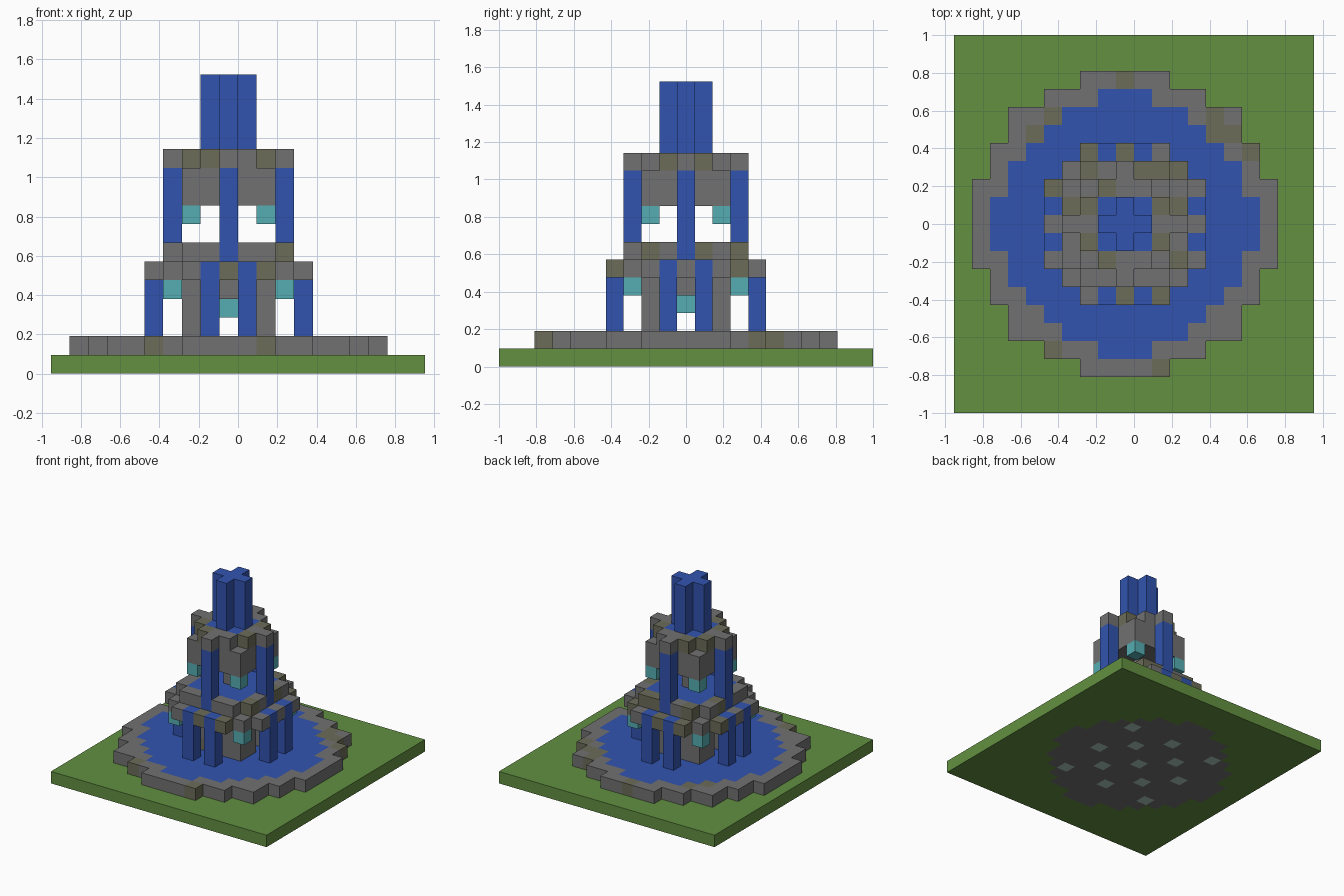
import bpy, bmesh, random
from mathutils import Vector

if "Cube" in bpy.data.objects:
    bpy.data.objects.remove(bpy.data.objects["Cube"])

random.seed(7)
U = 2 / 21                     # edge of one block
cells = {}                     # (i, j, k) -> (part, material)


def linear(c):
    c /= 255
    return c / 12.92 if c <= 0.04045 else ((c + 0.055) / 1.055) ** 2.4


def material(name, rgb):
    m = bpy.data.materials.new(name)
    m.use_nodes = True
    col = [linear(c) for c in rgb] + [1]
    m.diffuse_color = col
    m.node_tree.nodes["Principled BSDF"].inputs["Base Color"].default_value = col
    return m


MATS = {
    "grass": material("grass green", (98, 144, 65)),
    "stone": material("grey stone", (113, 113, 113)),
    "moss": material("mossy stone", (107, 108, 88)),
    "water": material("water blue", (50, 84, 175)),
    "lamp": material("teal lamp", (86, 174, 180)),
    "lantern": material("pale lantern", (172, 199, 190)),
}


def put(part, mat, spots, layers, moss=0.0):
    """Place blocks; some stone blocks turn mossy at random."""
    for k in layers:
        for i, j in spots:
            m = "moss" if random.random() < moss else mat
            cells[i, j, k] = (part, m)


def square(r):
    return [(i, j) for i in range(-r, r + 1) for j in range(-r, r + 1)]


def mirrored(*spots):
    """All mirror images and the swap of x and y."""
    out = set()
    for a, b in spots:
        for i, j in ((a, b), (b, a)):
            out |= {(i, j), (-i, j), (i, -j), (-i, -j)}
    return sorted(out)


def disc(reach):
    """Stepped disc from the half width of each row."""
    return [(i, j) for i, j in square(8)
            if abs(j) < len(reach) and abs(i) <= reach[abs(j)]]


outer = disc([8, 8, 8, 7, 7, 6, 6, 4, 2])
inner = disc([7, 7, 6, 6, 5, 4, 3, 1])

# Lawn, with the pool floor and its lanterns set into it
lawn = [(i, j) for i in range(-9, 11) for j in range(-10, 11)]
put("lawn", "grass", lawn, [0])
put("pool_floor", "stone", inner, [0])
put("floor_lanterns", "lantern", mirrored((4, 4), (4, 0), (2, 2), (0, 0)), [0])

# Pool
put("pool_rim", "stone", [c for c in outer if c not in inner], [1], 0.15)
put("pool_water", "water", inner, [1])

# Lower tier: corner piers, bowl, rim and falling water
put("lower_piers", "stone", mirrored((2, 2), (1, 2), (1, 1)), [2, 3], 0.1)
put("lower_bowl", "stone", square(2), [4], 0.1)
put("lower_bowl", "stone", square(3), [5], 0.2)
put("lower_rim", "stone", mirrored((4, 2), (3, 3)), [5], 0.35)
put("lower_rim", "moss", [(0, -4), (0, 4)], [5])
put("lower_rim", "stone", [(-4, 0), (4, 0)], [5])
put("lower_falls", "water", mirrored((4, 1)), range(2, 6))
put("lower_lamps", "lamp", mirrored((3, 3)), [4])
put("centre_lamp", "lamp", [(0, 0)], [3])

# Middle basin
put("middle_rim", "stone", mirrored((3, 1), (3, 2)), [6], 0.4)
put("middle_water", "water", square(2), [6])

# Upper tier: post, bowl, stepped rim and falling water
put("upper_post", "stone", [(0, 0)], [7, 8])
put("upper_bowl", "stone", square(2), [9, 10])
put("upper_rim", "stone", mirrored((3, 0), (2, 0)), [11], 0.1)
put("upper_rim", "moss", [(i, j) for i in (-2, 2) for j in (-1, 1)], [11])
put("upper_rim", "stone", [(i, j) for i in (-1, 1) for j in (-2, 2)], [11], 0.4)
put("upper_water", "water", square(1), [11])
put("upper_falls", "water", mirrored((3, 0)), range(6, 11))
put("upper_lamps", "lamp", mirrored((2, 2)), [8])

# Central jet
put("water_jet", "water", mirrored((0, 0), (1, 0)), range(12, 16))


def build(part):
    """One mesh per part, keeping only faces open to the air."""
    bm = bmesh.new()
    used = []
    for (i, j, k), (owner, mat) in cells.items():
        if owner != part:
            continue
        if mat not in used:
            used.append(mat)
        centre = Vector((i - 0.5, j, k + 0.5))
        for axis in range(3):
            for sign in (-1, 1):
                n = Vector((0, 0, 0))
                n[axis] = sign
                if (i + int(n.x), j + int(n.y), k + int(n.z)) in cells:
                    continue
                a, b = Vector((0, 0, 0)), Vector((0, 0, 0))
                a[(axis + 1) % 3] = 0.5
                b[(axis + 2) % 3] = 0.5 * sign
                mid = centre + n / 2
                ring = (mid - a - b, mid + a - b, mid + a + b, mid - a + b)
                face = bm.faces.new([bm.verts.new(p * U) for p in ring])
                face.material_index = used.index(mat)
    bmesh.ops.remove_doubles(bm, verts=bm.verts, dist=U / 100)
    if bm.faces:
        mesh = bpy.data.meshes.new(part)
        bm.to_mesh(mesh)
        for mat in used:
            mesh.materials.append(MATS[mat])
        bpy.context.collection.objects.link(bpy.data.objects.new(part, mesh))
    bm.free()


for part in sorted({owner for owner, _ in cells.values()}):
    build(part)
